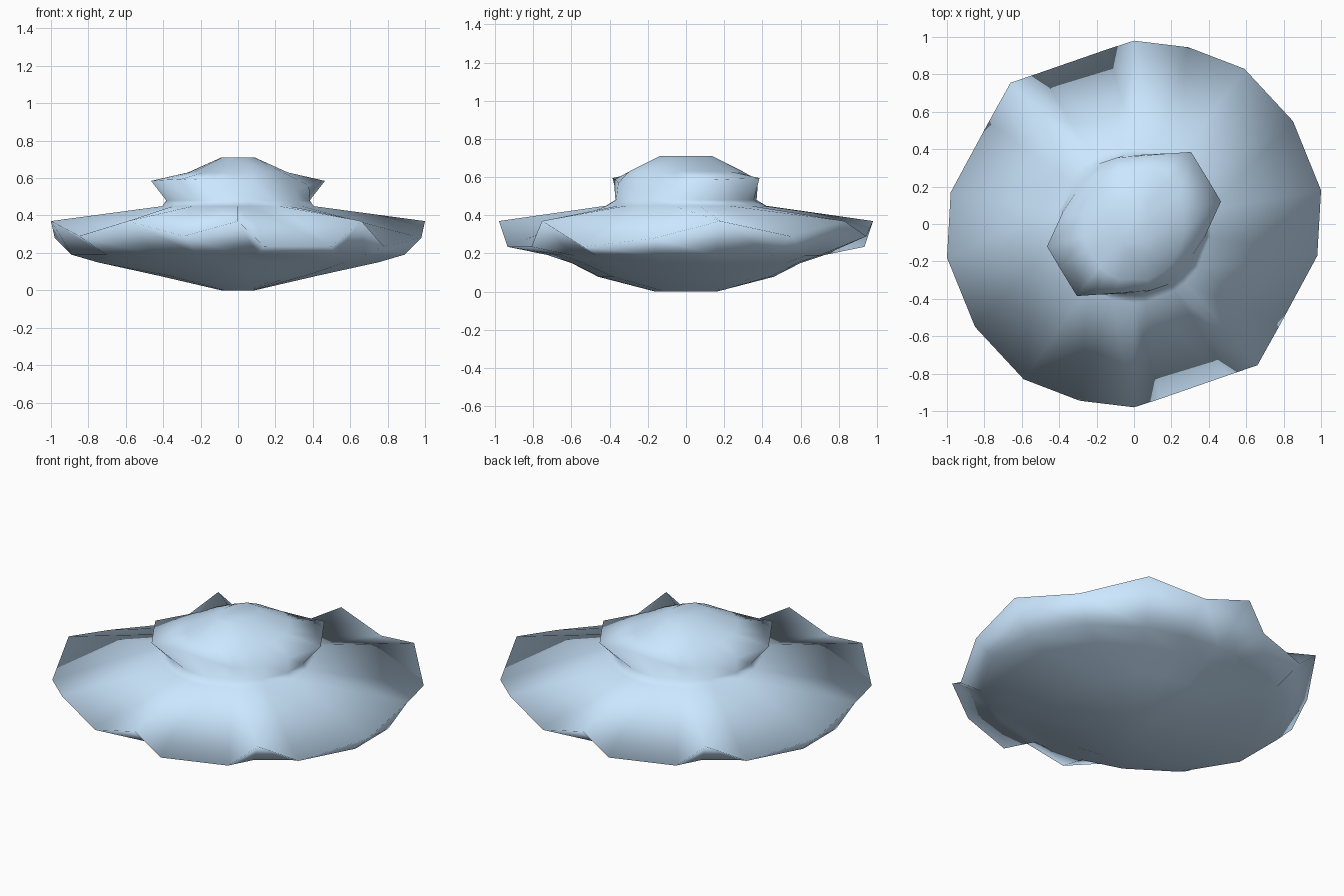
import bpy, bmesh, math

if "Cube" in bpy.data.objects:
    bpy.data.objects.remove(bpy.data.objects["Cube"])

# Half outlines (clockwise from +y); the other half is the same turned 180 degrees
RIM = [(0, .98, .37), (.29, .945, .29), (.59, .83, .37), (.85, .55, .29), (1, .18, .37),
       (.98, -.17, .28), (.78, -.54, .235), (.66, -.755, .37), (.5, -.81, .235), (.14, -.935, .235)]
CAP = [(.1, .37, .59), (.2, .378, .59), (.305, .385, .595), (.4, .23, .59), (.465, .12, .585),
       (.38, -.065, .56), (.31, -.17, .54), (.25, -.25, .54), (.18, -.31, .545), (.09, -.355, .57)]


def turned(half):
    return half + [(-x, -y, z) for x, y, z in half]


rim, cap = turned(RIM), turned(CAP)


def oval(rx, ry, z, guide=rim):
    """Ellipse ring with one point in the direction of each guide point."""
    ring = []
    for x, y, _ in guide:
        a = math.atan2(y, x)
        r = 1 / math.hypot(math.cos(a) / rx, math.sin(a) / ry)
        ring.append((r * math.cos(a), r * math.sin(a), z))
    return ring


def loft(name, rings, color):
    """Skin the rings from bottom to top, cap both ends and shade smooth."""
    bm = bmesh.new()
    loops = [[bm.verts.new(p) for p in ring] for ring in rings]
    n = len(rim)
    for a, b in zip(loops, loops[1:]):
        for i in range(n):
            j = (i + 1) % n
            bm.faces.new((a[i], b[i], b[j], a[j]))
    bm.faces.new(loops[0])
    bm.faces.new(loops[-1][::-1])
    bmesh.ops.recalc_face_normals(bm, faces=bm.faces)
    for f in bm.faces:
        f.smooth = True
    mesh = bpy.data.meshes.new(name)
    bm.to_mesh(mesh)
    bm.free()
    mat = bpy.data.materials.new(name + "_blue")
    mat.diffuse_color = color
    mat.use_nodes = True
    mat.node_tree.nodes["Principled BSDF"].inputs["Base Color"].default_value = mat.diffuse_color
    mesh.materials.append(mat)
    ob = bpy.data.objects.new(name, mesh)
    bpy.context.collection.objects.link(ob)
    return ob


# One skin: rounded underside, wavy brim, waisted neck and overhanging dome
loft("folded_saucer", [
    oval(.09, .16, 0),            # flat foot
    oval(.43, .46, .078),
    oval(.77, .60, .15),
    oval(.91, .72, .19),          # shoulder of the bowl
    rim,                          # wavy edge with ridges and valleys
    oval(.41, .42, .45),          # base of the neck
    oval(.39, .37, .48),
    cap,                          # dome lip
    oval(.27, .31, .63, cap),
    oval(.09, .15, .71, cap),     # dome top
], (.6, .8, 1, 1))
